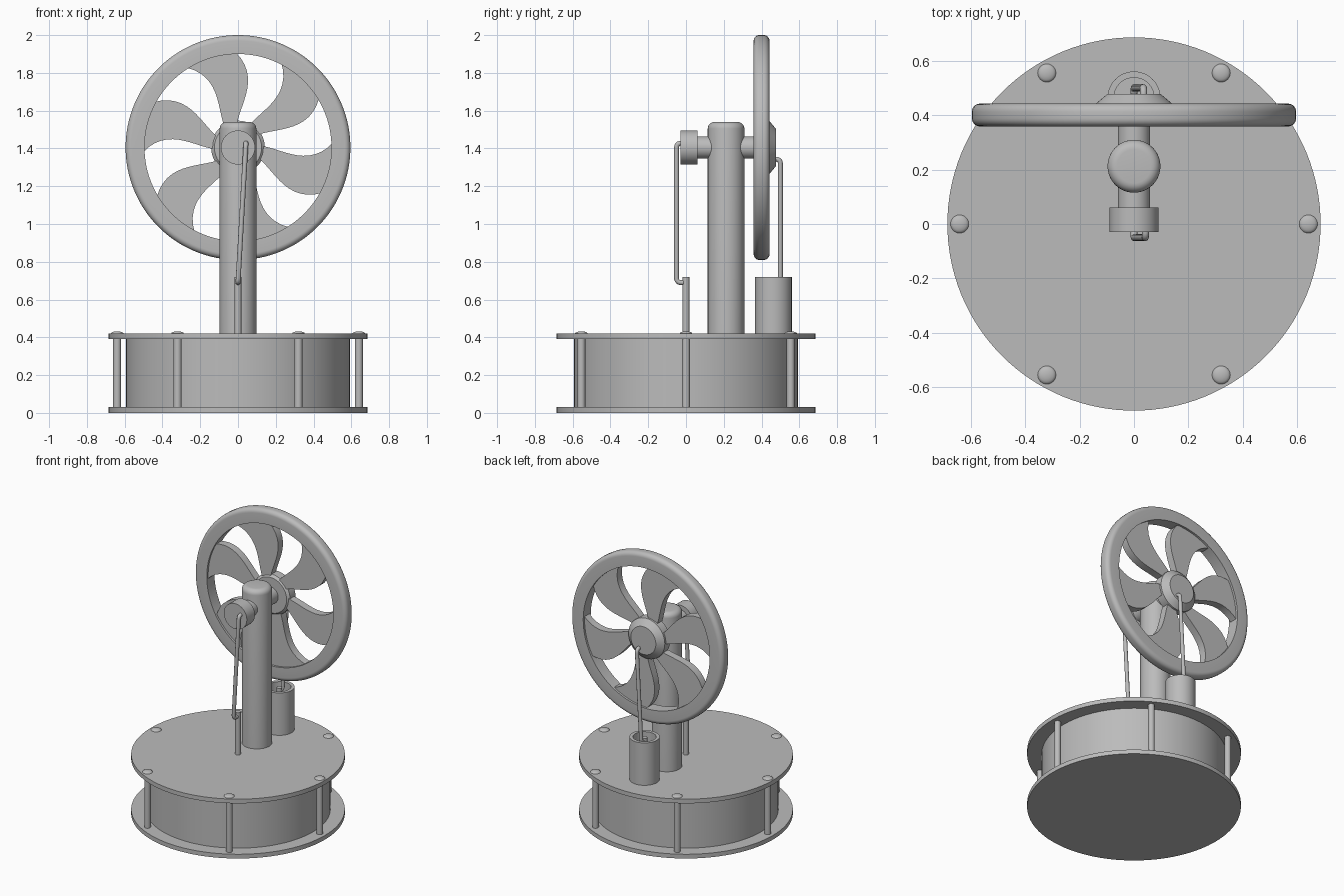
import bpy, bmesh, math
from mathutils import Matrix, Vector

cube = bpy.data.objects.get("Cube")
if cube:
    bpy.data.objects.remove(cube)

GREY = (0.5, 0.5, 0.5, 1)
metal = bpy.data.materials.new("grey metal")
metal.use_nodes = True
metal.diffuse_color = GREY
metal.node_tree.nodes["Principled BSDF"].inputs["Base Color"].default_value = GREY

AXLE_Z = 1.405
WHEEL_Y = 0.4
ALONG_Y = Matrix.Rotation(-math.pi / 2, 4, "X")   # turns local z into +y


def finish(name, bm):
    bmesh.ops.recalc_face_normals(bm, faces=bm.faces)
    mesh = bpy.data.meshes.new(name)
    bm.to_mesh(mesh)
    bm.free()
    mesh.materials.append(metal)
    obj = bpy.data.objects.new(name, mesh)
    bpy.context.collection.objects.link(obj)
    bpy.ops.object.select_all(action="DESELECT")
    obj.select_set(True)
    bpy.context.view_layer.objects.active = obj
    bpy.ops.object.shade_smooth_by_angle(angle=math.radians(35))
    return obj


def lathe(name, profile, loc=(0, 0, 0), along_y=False, steps=64, ring=False):
    """Turn a (radius, height) profile about its axis."""
    bm = bmesh.new()
    verts = [bm.verts.new((r, 0, h)) for r, h in profile]
    pairs = list(zip(verts, verts[1:]))
    if ring:
        pairs.append((verts[-1], verts[0]))
    edges = [bm.edges.new(p) for p in pairs]
    bmesh.ops.spin(bm, geom=verts + edges, cent=(0, 0, 0), axis=(0, 0, 1),
                   angle=math.tau, steps=steps)
    bmesh.ops.remove_doubles(bm, verts=bm.verts, dist=0.0001)
    bm.transform(Matrix.Translation(loc) @ (ALONG_Y if along_y else Matrix()))
    return finish(name, bm)


def cylinder(name, r, low, high, loc=(0, 0, 0), **options):
    return lathe(name, [(0, low), (r, low), (r, high), (0, high)], loc, **options)


def arc(cr, ch, radius, start, end, n=6):
    """Points of a rounded profile corner."""
    angles = [math.radians(start + (end - start) * i / n) for i in range(n + 1)]
    return [(cr + radius * math.cos(a), ch + radius * math.sin(a)) for a in angles]


def rod(name, corners, radius=0.013, bend=0.025):
    """Round wire along corner points, with rounded bends."""
    pts = [Vector(c) for c in corners]
    path = [pts[0]]
    for a, b, c in zip(pts, pts[1:], pts[2:]):
        p, q = b + (a - b).normalized() * bend, b + (c - b).normalized() * bend
        for i in range(7):
            t = i / 6
            path.append(p * (1 - t) ** 2 + b * 2 * t * (1 - t) + q * t * t)
    path.append(pts[-1])
    curve = bpy.data.curves.new(name, "CURVE")
    curve.dimensions = "3D"
    curve.bevel_depth = radius
    curve.bevel_resolution = 4
    curve.use_fill_caps = True
    spline = curve.splines.new("POLY")
    spline.points.add(len(path) - 1)
    for point, co in zip(spline.points, path):
        point.co = (*co, 1)
    spline.use_smooth = True
    curve.materials.append(metal)
    obj = bpy.data.objects.new(name, curve)
    bpy.context.collection.objects.link(obj)


# Base: two plates around a drum
cylinder("bottom_plate", 0.685, 0, 0.03, steps=128)
cylinder("drum", 0.592, 0.03, 0.39, steps=128)
cylinder("top_plate", 0.685, 0.39, 0.42, steps=128)

# Six spacer bolts with low domed heads
for i in range(6):
    a = i * math.tau / 6
    spot = (0.64 * math.cos(a), 0.64 * math.sin(a), 0)
    cylinder(f"spacer_{i + 1}", 0.021, 0.03, 0.39, spot, steps=24)
    dome = [(0.034 * math.cos(t * math.pi / 8), 0.419 + 0.013 * math.sin(t * math.pi / 8))
            for t in range(5)]
    lathe(f"bolt_head_{i + 1}", [(0, 0.419)] + dome, spot, steps=24)

# Column with rounded top
lathe("column", [(0, 0.42), (0.097, 0.42)] + arc(0.062, 1.505, 0.035, 0, 90) + [(0, 1.54)],
      (0, 0.212, 0))

# Axle and front crank disc
axle = (0, 0, AXLE_Z)
cylinder("axle", 0.059, 0.05, 0.38, axle, along_y=True)
cylinder("crank_disc", 0.09, -0.03, 0.06, axle, along_y=True)

# Flywheel rim and hub
hub_at = (0, WHEEL_Y, AXLE_Z)
rim = ([(0.495, -0.042)] + arc(0.565, -0.012, 0.03, -90, 0)
       + arc(0.565, 0.012, 0.03, 0, 90) + [(0.495, 0.042)])
lathe("flywheel_rim", rim, hub_at, along_y=True, steps=128, ring=True)
lathe("flywheel_hub", [(0, -0.035), (0.125, -0.035), (0.142, -0.02), (0.142, 0.04),
                       (0.098, 0.077), (0, 0.077)], hub_at, along_y=True)

# Six curved blades
bm = bmesh.new()
ROWS, COLS, INNER, OUTER = 12, 6, 0.125, 0.505
for k in range(6):
    grid = []
    for i in range(ROWS + 1):
        r = INNER + (OUTER - INNER) * i / ROWS
        sweep = -10 * (1 - ((r - 0.32) / 0.18) ** 2)
        row = []
        for j in range(COLS + 1):
            a = math.radians(91 + 60 * k + 31.5 * j / COLS + sweep)
            row.append(bm.verts.new((r * math.cos(a), WHEEL_Y - 0.027,
                                     AXLE_Z + r * math.sin(a))))
        grid.append(row)
    for lower, upper in zip(grid, grid[1:]):
        for j in range(COLS):
            bm.faces.new((lower[j], lower[j + 1], upper[j + 1], upper[j]))
solid = bmesh.ops.extrude_face_region(bm, geom=bm.faces[:])
moved = [v for v in solid["geom"] if isinstance(v, bmesh.types.BMVert)]
bmesh.ops.translate(bm, verts=moved, vec=(0, 0.054, 0))
finish("flywheel_blades", bm)

# Front linkage
cylinder("front_pin_post", 0.018, 0.42, 0.72, steps=24)
rod("front_connecting_rod", [(0.042, -0.02, 1.428), (0.042, -0.05, 1.428),
                             (0, -0.05, 0.69), (0, 0.005, 0.69)])

# Rear open cup with piston, pin and linkage
cup_at = (0, 0.463, 0)
lathe("rear_cup", [(0, 0.42), (0.097, 0.42), (0.097, 0.72), (0.074, 0.72),
                   (0.074, 0.62), (0, 0.62)], cup_at)
cylinder("rear_pin_post", 0.018, 0.62, 0.715, cup_at, steps=24)
rod("rear_connecting_rod", [(0.035, 0.46, 1.343), (0.035, 0.5, 1.343),
                            (0, 0.5, 0.69), (0, 0.46, 0.69)])
